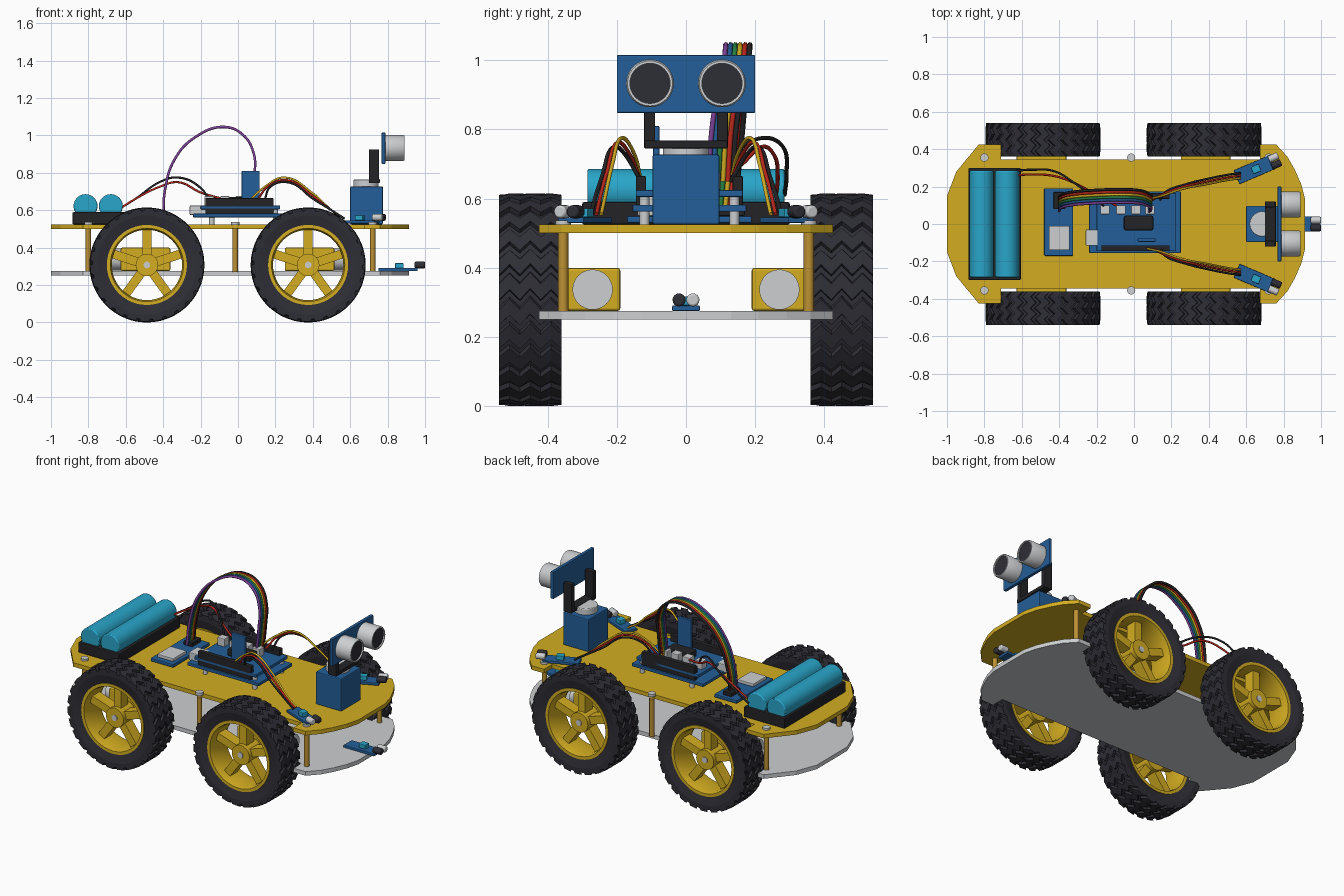
import bpy, bmesh
from math import pi, sin, cos, radians
from mathutils import Vector, Matrix

cube = bpy.data.objects.get("Cube")
if cube:
    bpy.data.objects.remove(cube)


def material(name, *srgb):
    rgba = [((c + 0.055) / 1.055) ** 2.4 for c in srgb] + [1]
    m = bpy.data.materials.new(name)
    m.use_nodes = True
    m.diffuse_color = rgba
    m.node_tree.nodes["Principled BSDF"].inputs["Base Color"].default_value = rgba
    return m


YELLOW = material("yellow", .83, .68, .13)
GREY = material("light grey", .80, .81, .82)
RUBBER = material("rubber", .18, .18, .21)
BLACK = material("black plastic", .14, .14, .15)
BLUE = material("board blue", .14, .37, .60)
CYAN = material("cyan", .16, .65, .79)
BRASS = material("brass", .74, .57, .2)
RED = material("red", .75, .16, .11)
GREEN = material("green", .16, .52, .27)
PURPLE = material("purple", .5, .26, .6)


def finish(name, bm, mat, bevel=0, smooth=False):
    bmesh.ops.recalc_face_normals(bm, faces=bm.faces)
    mesh = bpy.data.meshes.new(name)
    bm.to_mesh(mesh)
    bm.free()
    mesh.materials.append(mat)
    ob = bpy.data.objects.new(name, mesh)
    bpy.context.collection.objects.link(ob)
    if bevel:
        mod = ob.modifiers.new("bevel", 'BEVEL')
        mod.width, mod.segments = bevel, 2
    if smooth:
        bpy.ops.object.select_all(action='DESELECT')
        bpy.context.view_layer.objects.active = ob
        ob.select_set(True)
        bpy.ops.object.shade_smooth_by_angle(angle=radians(35))
    return ob


def box(name, x, y, z, mat, bevel=.004, xf=Matrix()):
    """Box from (low, high) ranges."""
    bm = bmesh.new()
    bmesh.ops.create_cube(bm, size=1)
    for v in bm.verts:
        v.co = xf @ Vector([(a + b) / 2 + c * (b - a) for c, (a, b) in zip(v.co, (x, y, z))])
    return finish(name, bm, mat, bevel)


def rod(name, start, end, r, mat, sides=32, bevel=0, xf=Matrix()):
    a, b = xf @ Vector(start), xf @ Vector(end)
    bm = bmesh.new()
    turn = (b - a).to_track_quat('Z', 'Y').to_matrix().to_4x4()
    bmesh.ops.create_cone(bm, cap_ends=True, segments=sides, radius1=r, radius2=r,
                          depth=(b - a).length, matrix=Matrix.Translation((a + b) / 2) @ turn)
    return finish(name, bm, mat, bevel, True)


def loft(bm, rings, closed=False):
    """Bridge rings of points into a surface."""
    rows = [[bm.verts.new(p) for p in ring] for ring in rings]
    pairs = list(zip(rows, rows[1:])) + ([(rows[-1], rows[0])] if closed else [])
    for a, b in pairs:
        for i in range(len(a)):
            j = (i + 1) % len(a)
            bm.faces.new((a[i], a[j], b[j], b[i]))


def circle(r, y, n=48):
    return [(r * cos(2 * pi * i / n), y, r * sin(2 * pi * i / n)) for i in range(n)]


def wire(name, points, mat, r=.006):
    cu = bpy.data.curves.new(name, 'CURVE')
    cu.dimensions, cu.bevel_depth, cu.bevel_resolution = '3D', r, 1
    cu.resolution_u, cu.use_fill_caps = 8, True
    sp = cu.splines.new('BEZIER')
    sp.bezier_points.add(len(points) - 1)
    for bp, p in zip(sp.bezier_points, points):
        bp.co = p
        bp.handle_left_type = bp.handle_right_type = 'AUTO'
    cu.materials.append(mat)
    ob = bpy.data.objects.new(name, cu)
    bpy.context.collection.objects.link(ob)
    bpy.ops.object.select_all(action='DESELECT')
    ob.select_set(True)
    bpy.context.view_layer.objects.active = ob
    bpy.ops.object.convert(target='MESH')


# Chassis plates share one outline, mirrored across the middle
half = [(-1, .15), (-.95, .28), (-.83, .425), (-.71, .425), (-.71, .345), (.675, .345),
        (.675, .425), (.76, .425), (.82, .36), (.86, .29), (.895, .21), (.915, .13)]
outline = half + [(x, -y) for x, y in reversed(half)]
for name, z, mat in (("lower_plate", .25, GREY), ("upper_plate", .5, YELLOW)):
    bm = bmesh.new()
    face = bm.faces.new([bm.verts.new((x, y, z)) for x, y in outline])
    new = bmesh.ops.extrude_face_region(bm, geom=[face])["geom"]
    bmesh.ops.translate(bm, vec=(0, 0, .025), verts=[g for g in new if isinstance(g, bmesh.types.BMVert)])
    finish(name, bm, mat)

# Standoffs with screw heads
for x in (-.8, -.015, .72):
    for y in (-.355, .355):
        rod("standoff", (x, y, .27), (x, y, .505), .015, BRASS, 12)
        rod("screw_head", (x, y, .52), (x, y, .537), .022, GREY, 16)

# Tyre: zigzag tread lugs, rounded shoulders, flat walls
R, LUGS = .3075, 26
bm = bmesh.new()


def tread(y, shift, lift):
    ring = []
    for i in range(LUGS):
        for part, top in ((0, 1), (.62, 1), (.72, 0), (.96, 0)):
            a = 2 * pi * (i + part + shift) / LUGS
            r = R - lift - (0 if top else .013)
            ring.append((r * cos(a), y, r * sin(a)))
    return ring


def wall(r, y, shift):
    return [(r * Vector(p).normalized().x, y, r * Vector(p).normalized().z) for p in tread(0, shift, 0)]


steps = [(-.09, 0, .004), (-.06, .4, 0), (-.03, 0, 0), (0, .45, 0), (.03, 0, 0), (.06, .4, 0), (.09, 0, .004)]
loft(bm, [wall(.212, -.078, 0), wall(.265, -.09, 0)] + [tread(*s) for s in steps]
     + [wall(.265, .09, 0), wall(.212, .078, 0)], True)
tyre = finish("tyre", bm, RUBBER)

# Rim barrel, hub and five spokes
bm = bmesh.new()
loft(bm, [circle(.214, -.082), circle(.214, .082), circle(.196, .082), circle(.188, .05),
          circle(.188, -.05), circle(.196, -.082)], True)
bmesh.ops.create_cone(bm, cap_ends=True, segments=32, radius1=.06, radius2=.06, depth=.12,
                      matrix=Matrix.Rotation(pi / 2, 4, 'X'))
for k in range(5):
    bmesh.ops.create_cube(bm, size=1, matrix=Matrix.Rotation(2 * pi * k / 5, 4, 'Y')
                          @ Matrix.Translation((0, 0, .12)) @ Matrix.Diagonal((.048, .07, .15, 1)))
rim = finish("rim", bm, YELLOW, 0, True)

# Four wheels, each with its gear motor and axle
for x, d in ((-.487, -1), (.375, 1)):
    for side in (-1, 1):
        for part in (tyre, rim):
            ob = bpy.data.objects.new("wheel_" + part.name, part.data)
            ob.location = (x, side * .45, R)
            bpy.context.collection.objects.link(ob)
        box("gearbox", sorted((x - d * .125, x + d * .14)), sorted((side * .19, side * .37)), (.275, .4), YELLOW, .008)
        rod("motor_can", (x, side * .27, .337), (x + d * .195, side * .27, .337), .058, GREY)
        rod("axle", (x, side * .3, R), (x, side * .515, R), .018, GREY, 16)
for master in (tyre, rim):
    bpy.data.objects.remove(master)

# Battery pack
box("battery_tray", (-.885, -.605), (-.3, .3), (.525, .59), BLACK, .006)
for x in (-.815, -.68):
    rod("battery_cell", (x, -.285, .622), (x, .285, .622), .064, CYAN, 40, .006)

# Driver board
box("driver_board", (-.48, -.325), (-.17, .19), (.53, .55), BLUE)
box("driver_chip", (-.455, -.345), (-.14, -.01), (.55, .57), GREY)
box("driver_header", (-.43, -.37), (.08, .17), (.55, .575), BLACK)

# Controller stack
box("controller_base", (-.24, .25), (-.155, .175), (.562, .582), BLUE)
box("shield_board", (-.2, .225), (-.145, .165), (.605, .625), BLUE)
box("usb_socket", (-.258, -.17), (-.115, -.03), (.575, .625), GREY)
for y in (-.13, .15):
    box("pin_header", (-.175, .19), (y - .015, y + .015), (.58, .665), BLACK)
for x in (-.155, -.07, .01, .085):
    box("terminal", (x - .025, x + .025), (.052, .1), (.625, .675), GREY)
box("module_socket", (-.055, .105), (-.035, .045), (.625, .67), BLACK, .012)
box("radio_board", (.02, .115), (-.095, -.077), (.62, .81), BLUE)
for x in (-.14, .2):
    for y in (-.12, .14):
        rod("board_leg", (x, y, .52), (x, y, .61), .014, GREY, 12)

# Servo and sensor bracket
box("servo", (.6, .775), (-.097, .097), (.525, .727), BLUE, .006)
rod("servo_horn", (.685, 0, .72), (.685, 0, .765), .067, GREY, 32, .004)
box("bracket_bar", (.7, .758), (-.12, .12), (.745, .768), BLACK)
for y in (-.105, .105):
    box("bracket_arm", (.7, .755), (y - .016, y + .016), (.745, .925), BLACK)

# Distance sensor with two hollow cans
box("sensor_board", (.768, .788), (-.2, .2), (.847, 1.015), BLUE)
for y in (-.104, .104):
    bm = bmesh.new()
    loft(bm, [[(x, py + y, pz + .933) for py, _, pz in circle(r, 0, 40)]
              for x, r in ((.785, .069), (.884, .069), (.89, .065), (.89, .058), (.878, .058), (.785, .058))])
    finish("sensor_can", bm, GREY, 0, True)
    rod("sensor_mesh", (.8, y, .933), (.882, y, .933), .058, RUBBER, 40)


# Line sensors: one low at the front, two angled on the upper plate
def line_sensor(x, y, z, angle, side):
    xf = Matrix.Translation((x, y, z)) @ Matrix.Rotation(angle, 4, 'Z')
    box("line_sensor_board", (-.11, .1), (-.04, .04), (0, .016), BLUE, .003, xf)
    box("line_sensor_trimmer", (-.02, .025), (-.02, .02), (.016, .042), CYAN, .003, xf)
    for dy, mat in ((-.02 * side, RUBBER), (.02 * side, GREY)):
        rod("line_sensor_led", (.085, dy, .032), (.14, dy, .032), .019, mat, 16, .006, xf)


line_sensor(.86, 0, .275, 0, 1)
for s in (-1, 1):
    line_sensor(.65, s * .293, .53, s * radians(23), s)

# Ribbon arching from driver board to controller
arch = [(-.4, .07, .56), (-.39, .085, .71), (-.34, .1, .87), (-.23, .11, .99), (-.07, .115, 1.045),
        (.03, .11, 1), (.085, .09, .9), (.09, .075, .8), (.08, .065, .65)]
for i, mat in enumerate((PURPLE, BLUE, GREEN, YELLOW, RED, BLACK)):
    wire("ribbon_wire", [(x, y + i * .014, z) for x, y, z in arch], mat, .0075)

# Line sensor leads and battery leads
for i, mat in enumerate((YELLOW, RED, BLACK)):
    for s in (-1, 1):
        o = i * .014
        wire("sensor_lead", [(.06 + i * .04, s * .13, .65), (.15 + o, s * (.15 + o), .73), (.25 + o, s * (.185 + o), .775 - o),
                             (.4, s * (.215 + o), .69 - o), (.5, s * (.235 + o), .6), (.57, s * (.245 + o), .555)], mat)
for o, mat in ((0, BLACK), (.025, RED)):
    wire("battery_lead", [(-.63, .285 - o, .61), (-.55, .29 - o, .66), (-.42, .28 - o, .75 - o), (-.32, .22, .775 - o),
                          (-.2, .13 + o, .72 - o), (-.155 + 3 * o, .09, .66)], mat)
